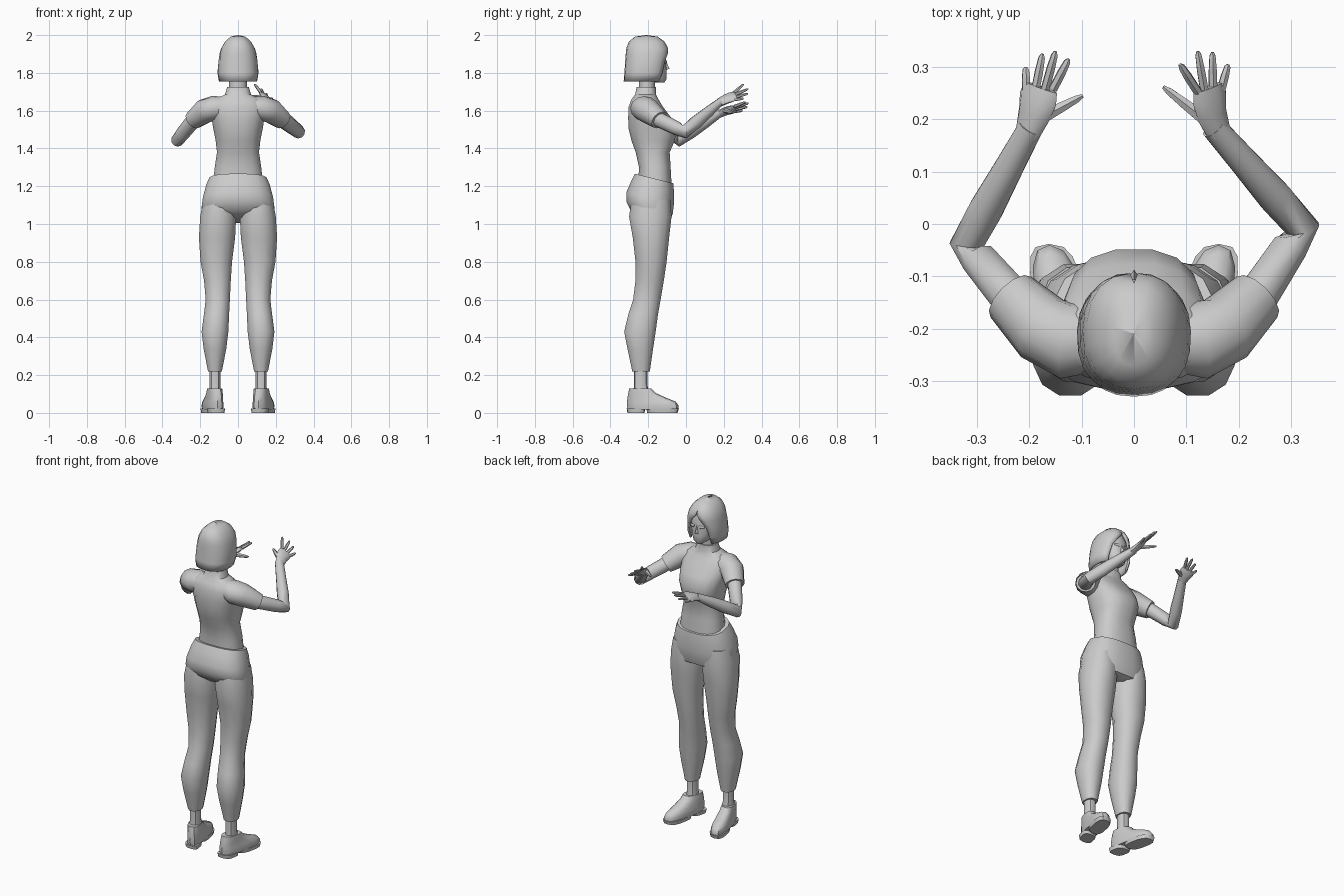
import bpy, bmesh, math
from mathutils import Vector as V


def finish(name, verts, faces, angle=40):
    me = bpy.data.meshes.new(name)
    bm = bmesh.new()
    bv = [bm.verts.new(v) for v in verts]
    for f in faces:
        bm.faces.new([bv[i] for i in f])
    bmesh.ops.remove_doubles(bm, verts=bm.verts, dist=0.0005)
    bmesh.ops.recalc_face_normals(bm, faces=bm.faces)
    bm.to_mesh(me)
    bm.free()
    me.shade_smooth()
    me.set_sharp_from_angle(angle=math.radians(angle))
    ob = bpy.data.objects.new(name, me)
    bpy.context.collection.objects.link(ob)
    return ob


def skin(name, rings, angle=40):
    n = len(rings[0])
    verts = [p for r in rings for p in r]
    faces = [(j*n+i, j*n+(i+1) % n, (j+1)*n+(i+1) % n, (j+1)*n+i)
             for j in range(len(rings)-1) for i in range(n)]
    faces += [tuple(range(n)), tuple(range((len(rings)-1)*n, len(rings)*n))]
    return finish(name, verts, faces, angle)


def power(c, e):
    return math.copysign(abs(c)**e, c)


def loft(name, rows, n=14, e=0.9, shear=0, tilt=0, angle=40):
    """Rows of (z, centre x, half width, back y, front y)."""
    rings = []
    for z, cx, rx, y0, y1 in rows:
        ring = []
        for i in range(n):
            a = 2*math.pi*(i+0.5)/n
            y = (y0+y1)/2 + (y1-y0)/2*power(math.sin(a), e)
            x = cx + rx*power(math.cos(a), e) + shear*(y+0.27)
            ring.append((x, y, z + (y+0.165)*tilt))
        rings.append(ring)
    return skin(name, rings, angle)


def tube(name, pts, across=V((0, 0, 1)), n=10):
    """Points of (position, half width along across, half thickness)."""
    P = [V(p[0]) for p in pts]
    rings = []
    for k, (_, ra, rb) in enumerate(pts):
        t = (P[min(k+1, len(P)-1)] - P[max(k-1, 0)]).normalized()
        u = (across - t*across.dot(t)).normalized()
        w = t.cross(u)
        rings.append([P[k] + u*ra*math.cos(2*math.pi*i/n) + w*rb*math.sin(2*math.pi*i/n)
                      for i in range(n)])
    return skin(name, rings)


# Shirt with collar
loft("shirt", [(1.21, 0, .135, -.255, -.075), (1.30, 0, .125, -.25, -.08),
               (1.38, 0, .113, -.268, -.085), (1.44, 0, .12, -.29, -.058),
               (1.50, 0, .132, -.305, -.047), (1.56, 0, .142, -.308, -.075),
               (1.62, 0, .15, -.305, -.12), (1.66, 0, .125, -.29, -.145),
               (1.685, 0, .07, -.27, -.157), (1.725, 0, .058, -.262, -.158)], n=16, e=.8)

# Trousers: hips, then legs, ankles and shoes on each side
loft("trouser_hips", [(1.24, 0, .153, -.272, -.066), (1.2, 0, .17, -.29, -.062),
                      (1.13, 0, .188, -.318, -.062), (1.08, 0, .195, -.318, -.068),
                      (1.04, 0, .185, -.295, -.08), (1.015, 0, .10, -.25, -.12)],
     n=16, e=.8, tilt=-.25)
for s, side in ((-1, "left"), (1, "right")):
    loft(side + "_trouser_leg",
         [(1.13, .105*s, .08, -.29, -.08), (1.04, .105*s, .098, -.305, -.073),
          (.93, .111*s, .099, -.285, -.086), (.8, .115*s, .086, -.27, -.10),
          (.7, .109*s, .073, -.27, -.115), (.6, .107*s, .066, -.282, -.132),
          (.52, .114*s, .069, -.308, -.146), (.43, .122*s, .073, -.33, -.158),
          (.34, .122*s, .062, -.312, -.172), (.22, .122*s, .038, -.286, -.19)], n=12)
    loft(side + "_ankle", [(.25, .122*s, .03, -.275, -.205), (.15, .122*s, .03, -.275, -.205),
                           (.09, .122*s, .035, -.28, -.19)], n=10)
    k = .2*s
    loft(side + "_shoe", [(.018, .116*s, .045, -.31, -.04), (.04, .116*s, .048, -.312, -.04),
                          (.06, .116*s, .045, -.312, -.055), (.082, .116*s, .042, -.31, -.11),
                          (.105, .117*s, .04, -.305, -.16), (.13, .118*s, .037, -.3, -.185)],
         e=.78, shear=k)
    loft(side + "_shoe_sole", [(0, .116*s, .045, -.205, -.045), (.022, .116*s, .048, -.21, -.038)],
         e=.7, shear=k)
    loft(side + "_shoe_heel", [(0, .116*s, .042, -.31, -.22), (.022, .116*s, .045, -.314, -.215)],
         e=.6, shear=k)

# Neck, face, nose, eyes
loft("neck", [(1.68, 0, .05, -.25, -.165), (1.80, 0, .047, -.25, -.16)], n=12, e=1)
loft("face", [(1.748, 0, .022, -.16, -.115), (1.765, 0, .042, -.21, -.103),
              (1.80, 0, .064, -.26, -.102), (1.85, 0, .076, -.28, -.104),
              (1.90, 0, .08, -.29, -.108), (1.945, 0, .065, -.28, -.125)], n=16, e=.9)
finish("nose", [(-.012, -.105, 1.815), (.012, -.105, 1.815), (0, -.087, 1.822), (0, -.106, 1.865)],
       [(0, 1, 2), (1, 3, 2), (3, 0, 2), (0, 3, 1)])
for s, side in ((-1, "left"), (1, "right")):
    tube(side + "_eye", [((.018*s, -.105, 1.857), .008, .004),
                         ((.032*s, -.106, 1.859), .009, .005),
                         ((.046*s, -.112, 1.858), .005, .003)], n=8)

# Bobbed hair: shell of arcs that opens at the face
rows = [(2.0, .001, -.211, -.209, 0), (1.992, .04, -.27, -.15, 0), (1.965, .07, -.303, -.113, 0),
        (1.93, .09, -.316, -.094, 3), (1.90, .098, -.319, -.093, 16), (1.86, .104, -.322, -.097, 32),
        (1.80, .109, -.326, -.102, 40), (1.755, .101, -.33, -.118, 43)]
m = 18
verts, faces = [], []
for z, rx, y0, y1, gap in rows:
    for i in range(m+1):
        a = math.radians(90 + gap + (360-2*gap)*i/m)
        verts.append((rx*power(math.cos(a), .85),
                      (y0+y1)/2 + (y1-y0)/2*power(math.sin(a), .85), z))
for j in range(len(rows)-1):
    for i in range(m):
        a, b = j*(m+1)+i, (j+1)*(m+1)+i
        faces.append((a, b, b+1, a+1))
hair = finish("hair", verts, faces, 35)
mod = hair.modifiers.new("thickness", "SOLIDIFY")
mod.thickness = .012
mod.offset = -1

# Arms: sleeve, arm, palm, fingers; each side has its own pose
poses = {
    "left": (-1, (-.32, -.04, 1.445), (-.197, .185, 1.59), (-.098, .245, 1.59),
             [(-.125, .315, 1.645), (-.15, .33, 1.64), (-.175, .325, 1.62), (-.207, .30, 1.60)]),
    "right": (1, (.322, -.008, 1.487), (.152, .185, 1.65), (.056, .262, 1.675),
              [(.088, .305, 1.74), (.122, .33, 1.715), (.15, .328, 1.69), (.18, .305, 1.665)]),
}
for side, (s, elbow, wrist, thumb, tips) in poses.items():
    E, W, tips = V(elbow), V(wrist), [V(t) for t in tips]
    cuff = V((.235*s, -.14, 1.55))
    tube(side + "_sleeve", [((.07*s, -.222, 1.62), .055, .06), ((.125*s, -.222, 1.613), .066, .075),
                            ((.175*s, -.2, 1.598), .066, .068), (cuff, .05, .055)], n=12)
    shoulder = V((.18*s, -.195, 1.59))
    mid = E.lerp(W, .3)
    tube(side + "_arm", [(shoulder, .04, .04), (cuff, .041, .041), (cuff.lerp(E, .7), .038, .036),
                         (E, .036, .034), (mid, .036, .034), (E.lerp(W, .65), .03, .029),
                         (W, .02, .025)])
    mean = sum(tips, V()) / 4
    across = (tips[0] - tips[3]).normalized()
    K = W.lerp(mean, .55)
    tube(side + "_palm", [(W.lerp(E, .06), .025, .02), (W.lerp(K, .35), .034, .018),
                          (W.lerp(K, .75), .04, .015), (K + (K-W)*.05, .036, .009)], across)
    for tip, off, nm in zip(tips, (.031, .011, -.011, -.031), ("index", "middle", "ring", "little")):
        base = K + across*off
        tube(f"{side}_{nm}_finger", [(base.lerp(tip, -.1), .009, .009), (base.lerp(tip, .5), .009, .008),
                                     (base.lerp(tip, .9), .007, .006), (tip, .003, .003)], across, 6)
    base, T = W.lerp(K, .2) + across*.018, V(thumb)
    tube(side + "_thumb", [(base, .015, .014), (base.lerp(T, .5), .012, .011),
                           (base.lerp(T, .85), .009, .008), (T, .004, .004)], V((0, 0, 1)), 6)
